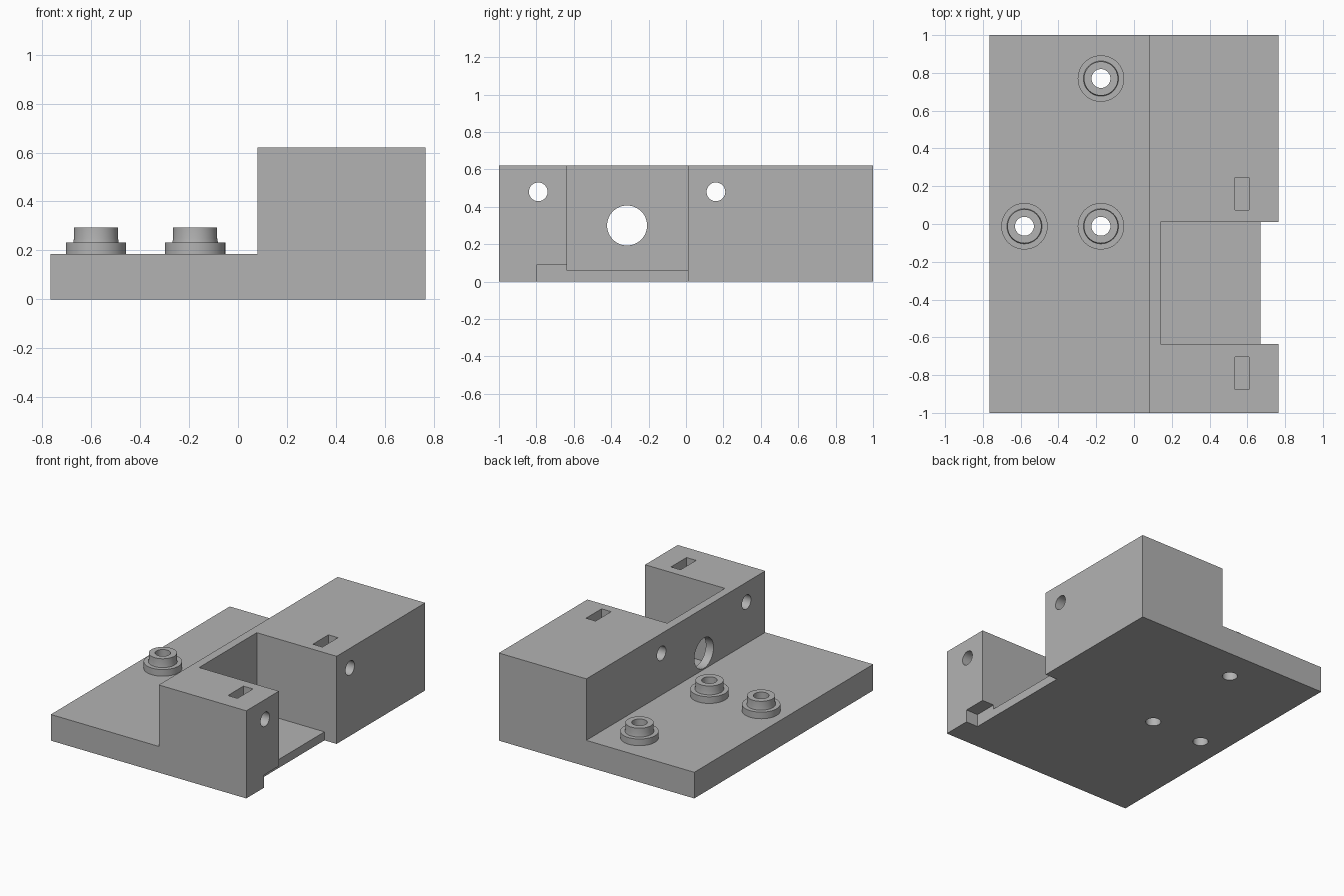
import bpy, bmesh, math
from mathutils import Matrix, Vector

cube = bpy.data.objects.get("Cube")
if cube:
    bpy.data.objects.remove(cube, do_unlink=True)

grey = bpy.data.materials.new("plain grey")
grey.use_nodes = True
colour = (0.45, 0.45, 0.45, 1)
grey.diffuse_color = colour
grey.node_tree.nodes["Principled BSDF"].inputs["Base Color"].default_value = colour

HALF_X, TOP, PLATE, WALL_X = 0.765, 0.62, 0.185, 0.08
HOLE = 0.05


def finish(bm, name):
    bmesh.ops.recalc_face_normals(bm, faces=bm.faces)
    mesh = bpy.data.meshes.new(name)
    bm.to_mesh(mesh)
    bm.free()
    mesh.materials.append(grey)
    obj = bpy.data.objects.new(name, mesh)
    bpy.context.collection.objects.link(obj)
    return obj


def smooth(obj):
    bpy.ops.object.select_all(action="DESELECT")
    obj.select_set(True)
    bpy.context.view_layer.objects.active = obj
    bpy.ops.object.shade_smooth_by_angle(angle=math.radians(30))


def box(name, low, high):
    low, high = Vector(low), Vector(high)
    bm = bmesh.new()
    bmesh.ops.create_cube(bm, size=1)
    bmesh.ops.scale(bm, vec=high - low, verts=bm.verts)
    bmesh.ops.translate(bm, vec=(low + high) / 2, verts=bm.verts)
    return finish(bm, name)


def cylinder(name, centre, radius, length, along_x=False):
    bm = bmesh.new()
    turn = Matrix.Rotation(math.pi / 2, 4, "Y") if along_x else Matrix()
    bmesh.ops.create_cone(bm, cap_ends=True, segments=48, radius1=radius, radius2=radius,
                          depth=length, matrix=Matrix.Translation(centre) @ turn)
    return finish(bm, name)


def lathe(name, profile, x, y):
    bm = bmesh.new()
    verts = [bm.verts.new((r, 0, z)) for r, z in profile]
    edges = [bm.edges.new(pair) for pair in zip(verts, verts[1:])]
    bmesh.ops.spin(bm, geom=verts + edges, cent=(0, 0, 0), axis=(0, 0, 1),
                   angle=math.tau, steps=48)
    bmesh.ops.remove_doubles(bm, verts=bm.verts, dist=0.0001)
    bmesh.ops.translate(bm, vec=(x, y, 0), verts=bm.verts)
    return finish(bm, name)


# L-shaped body: low plate with a tall block along one side
bm = bmesh.new()
outline = [(-HALF_X, 0), (HALF_X, 0), (HALF_X, TOP), (WALL_X, TOP),
           (WALL_X, PLATE), (-HALF_X, PLATE)]
face = bm.faces.new([bm.verts.new((x, -1, z)) for x, z in outline])
side = bmesh.ops.extrude_face_region(bm, geom=[face])["geom"]
bmesh.ops.translate(bm, vec=(0, 2, 0),
                    verts=[v for v in side if isinstance(v, bmesh.types.BMVert)])
body = finish(bm, "mount_body")

# Motor recess, its shortened floor, the wire notch and the shaft hole
cutters = [
    box("recess_cutter", (0.14, -0.635, 0.06), (0.9, 0.01, 0.8)),
    box("floor_edge_cutter", (0.67, -0.635, -0.1), (0.9, 0.01, 0.2)),
    box("notch_cutter", (0.67, -0.8, -0.1), (0.9, -0.5, 0.09)),
    cylinder("shaft_cutter", (0.1, -0.315, 0.3), 0.107, 0.2, True),
]

# Screw holes with nut slots from above
for y in (-0.79, 0.16):
    cutters.append(cylinder("screw_cutter", (0.4, y, 0.48), HOLE, 1, True))
    cutters.append(box("nut_slot_cutter", (0.535, y - 0.087, 0.39), (0.61, y + 0.087, 0.8)))

# Stepped hollow standoffs on the plate
boss_profile = [(0.123, PLATE), (0.123, 0.232), (0.093, 0.232), (0.09, 0.25),
                (0.09, 0.293), (HOLE, 0.293), (HOLE, PLATE)]
for spot, x, y in (("outer", -0.58, -0.012), ("inner", -0.175, -0.012), ("back", -0.175, 0.77)):
    smooth(lathe(spot + "_standoff", boss_profile, x, y))
    cutters.append(cylinder("plate_hole_cutter", (x, y, 0.1), HOLE, 0.5))

# Cut everything, then drop the cutters
for cutter in cutters:
    cutter.hide_render = True
    mod = body.modifiers.new("cut", "BOOLEAN")
    mod.operation = "DIFFERENCE"
    mod.solver = "EXACT"
    mod.object = cutter
bpy.context.view_layer.update()
graph = bpy.context.evaluated_depsgraph_get()
cut_mesh = bpy.data.meshes.new_from_object(body.evaluated_get(graph))
body.modifiers.clear()
body.data = cut_mesh
for cutter in cutters:
    bpy.data.objects.remove(cutter, do_unlink=True)
smooth(body)
